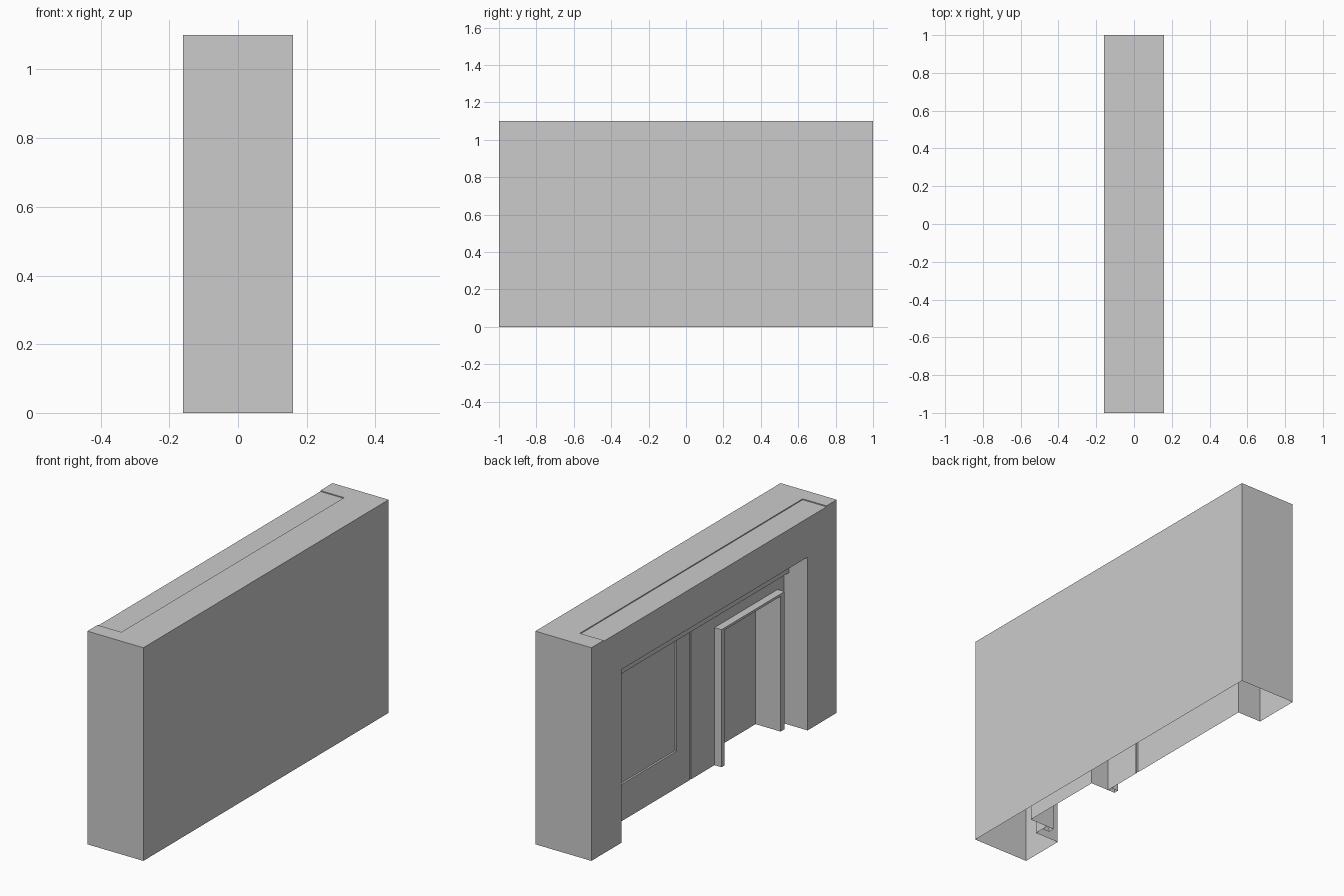
import bpy
import bmesh

HALF_X, HALF_Y, HEIGHT = 0.16, 1.0, 1.1

cube = bpy.data.objects.get("Cube")
if cube:
    bpy.data.objects.remove(cube, do_unlink=True)

grey = bpy.data.materials.new("plain_grey")
grey.use_nodes = True
colour = (0.6, 0.6, 0.6, 1)
grey.diffuse_color = colour
grey.node_tree.nodes["Principled BSDF"].inputs["Base Color"].default_value = colour


def box(name, depth, along, height):
    """Box from ranges: depth in from the -x face, distance along from the +y end, height."""
    bm = bmesh.new()
    bmesh.ops.create_cube(bm, size=1)
    for v in bm.verts:
        v.co = (depth[v.co.x > 0] - HALF_X,
                HALF_Y - along[v.co.y < 0],
                height[v.co.z > 0])
    mesh = bpy.data.meshes.new(name)
    bm.to_mesh(mesh)
    bm.free()
    mesh.materials.append(grey)
    obj = bpy.data.objects.new(name, mesh)
    bpy.context.collection.objects.link(obj)
    return obj


def carve(obj, cutters):
    """Cut every cutter out of the object and bake the result."""
    for cutter in cutters:
        cutter.hide_render = True
        mod = obj.modifiers.new(cutter.name, "BOOLEAN")
        mod.operation = "DIFFERENCE"
        mod.solver = "EXACT"
        mod.object = cutter
    graph = bpy.context.evaluated_depsgraph_get()
    baked = bpy.data.meshes.new_from_object(obj.evaluated_get(graph))
    obj.modifiers.clear()
    obj.data = baked
    for cutter in cutters:
        bpy.data.objects.remove(cutter, do_unlink=True)


def open_bottom(obj):
    """Remove the faces resting on the ground, leaving a hollow shell."""
    bm = bmesh.new()
    bm.from_mesh(obj.data)
    ground = [f for f in bm.faces if all(abs(v.co.z) < 0.0005 for v in f.verts)]
    bmesh.ops.delete(bm, geom=ground, context="FACES")
    bm.to_mesh(obj.data)
    bm.free()


# Main block with the wide bay, doorway, sunken panel, seam and top ledge
PANEL, PROUD, DOOR = 0.136, 0.096, 0.239
block = box("wall_block", (0, 2 * HALF_X), (0, 2 * HALF_Y), (0, HEIGHT))
carve(block, [
    box("bay_cutter", (-0.1, PANEL), (0.245, 1.763), (-0.1, 0.894)),
    box("doorway_cutter", (0.05, DOOR), (1.223, 1.68), (-0.1, 0.698)),
    box("window_cutter", (0.1, PANEL + 0.01), (0.36, 0.889), (0.19, 0.78)),
    box("seam_cutter", (0.1, PANEL + 0.01), (0.998, 1.006), (-0.1, 0.78)),
    box("ledge_cutter", (-0.1, PANEL), (0.1, 1.917), (HEIGHT - 0.005, 1.3)),
])
open_bottom(block)

# Header board across the top of the bay
box("header_board", (0.107, PANEL), (0.245, 1.763), (0.785, 0.894))

# Casing around the doorway
for name, start, end in (("left", 1.198, 1.223), ("right", 1.68, 1.713)):
    open_bottom(box("door_casing_" + name, (PROUD, PANEL), (start, end), (0, 0.71)))
box("door_casing_head", (PROUD, PANEL), (1.223, 1.68), (0.698, 0.71))
